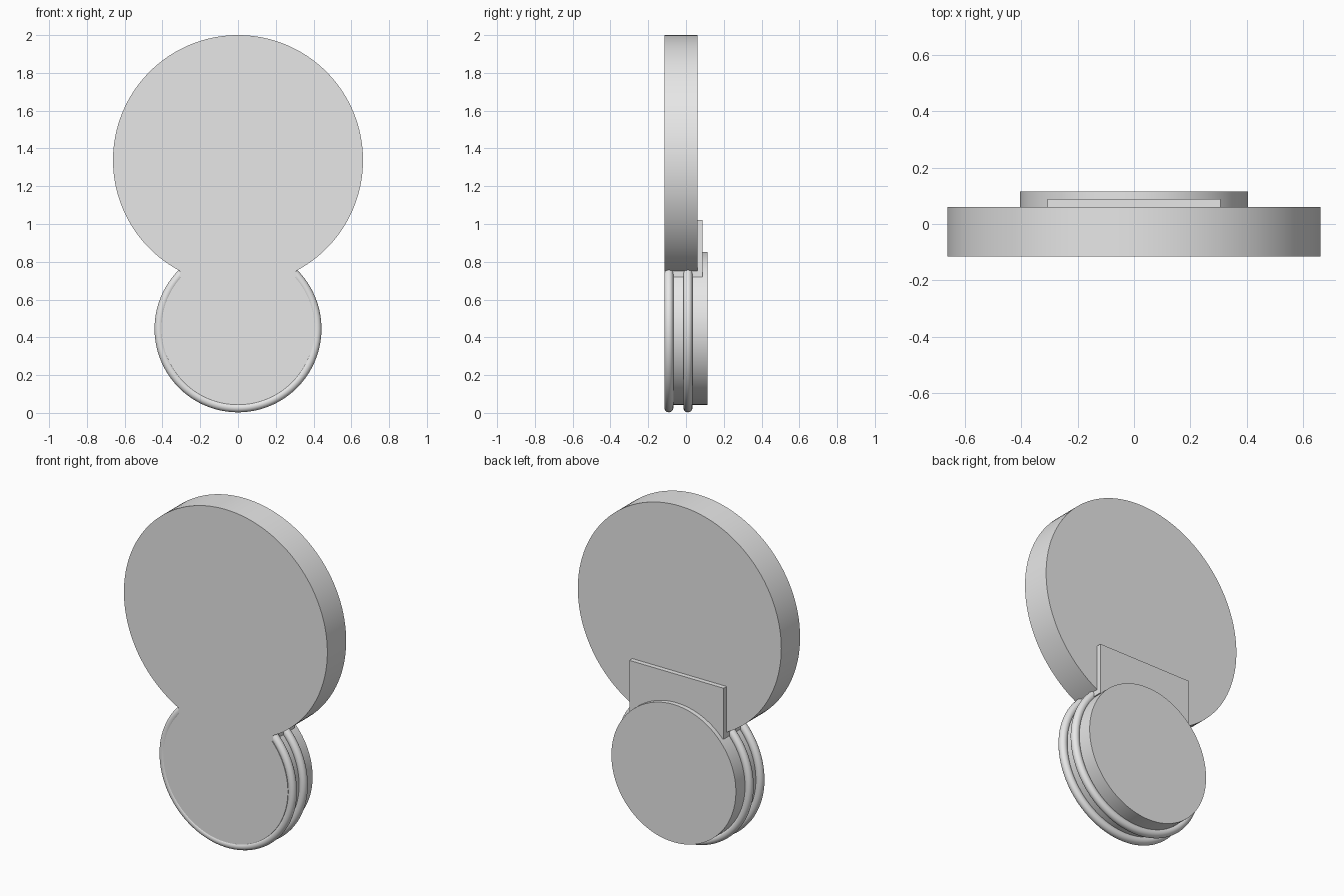
import bpy
import math

cube = bpy.data.objects.get("Cube")
if cube:
    bpy.data.objects.remove(cube, do_unlink=True)

grey = bpy.data.materials.new("light_grey")
grey.use_nodes = True
colour = (0.8, 0.8, 0.8, 1)
grey.diffuse_color = colour
grey.node_tree.nodes["Principled BSDF"].inputs["Base Color"].default_value = colour

FRONT = -0.115          # shared front plane
FACING = (math.pi / 2, 0, 0)


def finish(name, smooth=True):
    obj = bpy.context.object
    obj.name = name
    obj.data.name = name
    obj.data.materials.append(grey)
    if smooth:
        bpy.ops.object.shade_smooth_by_angle(angle=math.radians(35))
    return obj


def disc(name, radius, z, back):
    bpy.ops.mesh.primitive_cylinder_add(
        vertices=128, radius=radius, depth=back - FRONT,
        location=(0, (FRONT + back) / 2, z), rotation=FACING)
    return finish(name)


def ring(name, y):
    bpy.ops.mesh.primitive_torus_add(
        major_radius=0.418, minor_radius=0.024, major_segments=128,
        minor_segments=24, location=(0, y, 0.445), rotation=FACING)
    return finish(name)


# Large upper disc and small lower disc
disc("large_disc", 0.662, 1.338, 0.06)
disc("small_disc", 0.405, 0.448, 0.115)

# Bracket block joining the two discs
back, bottom, top = 0.088, 0.72, 1.02
bpy.ops.mesh.primitive_cube_add(size=1, location=(0, (FRONT + back) / 2, (bottom + top) / 2))
block = finish("joining_block", smooth=False)
block.dimensions = (0.614, back - FRONT, top - bottom)

# Two round rings around the small disc
ring("front_ring", -0.091)
ring("rear_ring", 0.01)
